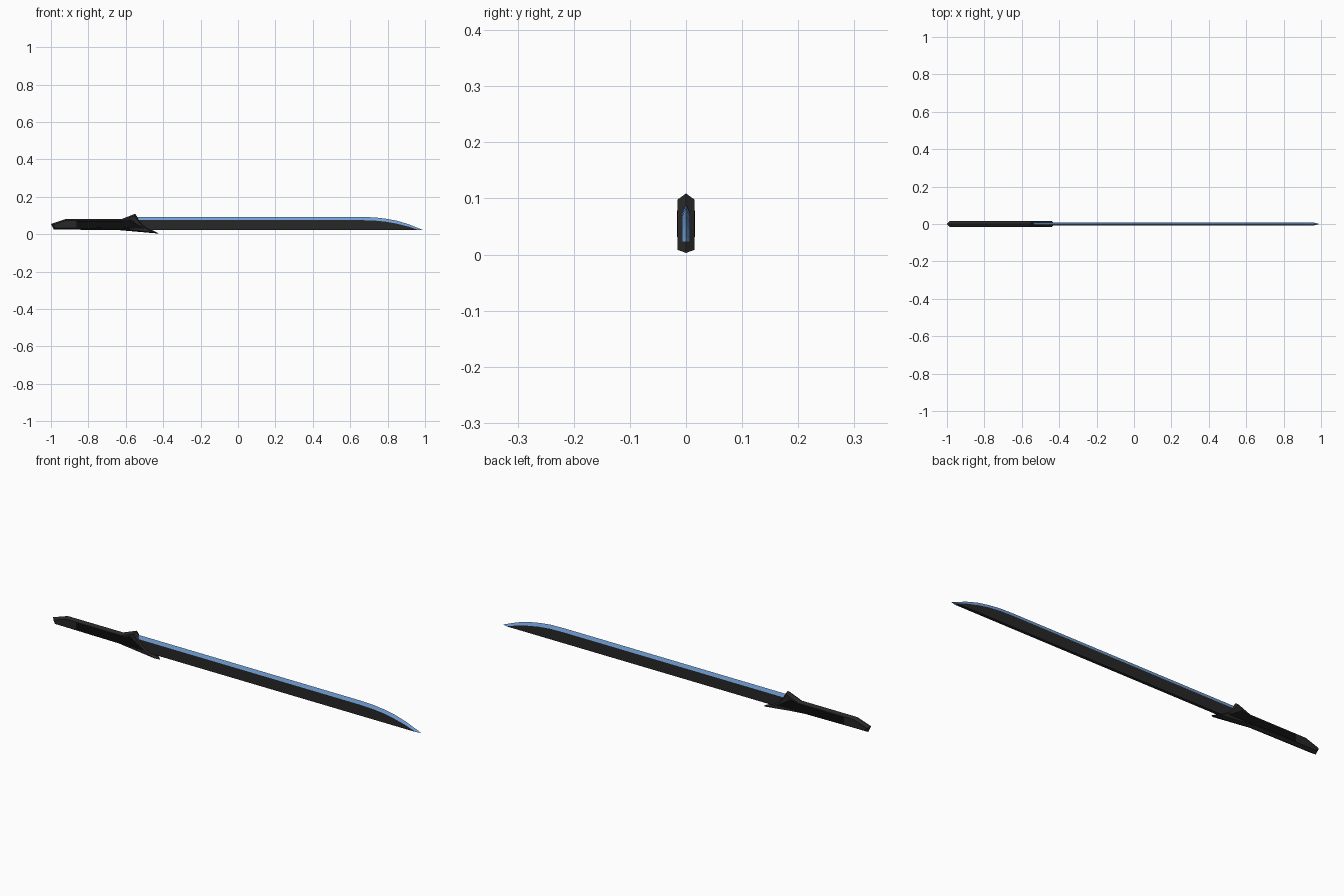
import bpy, bmesh
from mathutils import Vector

if "Cube" in bpy.data.objects:
    bpy.data.objects.remove(bpy.data.objects["Cube"])


def material(name, rgb):
    m = bpy.data.materials.new(name)
    m.diffuse_color = (*rgb, 1)
    m.use_nodes = True
    m.node_tree.nodes["Principled BSDF"].inputs["Base Color"].default_value = m.diffuse_color
    return m


def loft(name, rings, mat):
    """Skin a list of equal-length point rings and cap both ends."""
    bm = bmesh.new()
    loops = [[bm.verts.new(p) for p in ring] for ring in rings]
    n = len(loops[0])
    for a, b in zip(loops, loops[1:]):
        for i in range(n):
            j = (i + 1) % n
            bm.faces.new((a[i], a[j], b[j], b[i]))
    bm.faces.new(loops[0])
    bm.faces.new(loops[-1])
    bmesh.ops.remove_doubles(bm, verts=bm.verts, dist=1e-5)
    bmesh.ops.recalc_face_normals(bm, faces=bm.faces)
    me = bpy.data.meshes.new(name)
    bm.to_mesh(me)
    bm.free()
    me.materials.append(mat)
    ob = bpy.data.objects.new(name, me)
    bpy.context.collection.objects.link(ob)
    return ob


def inset(outline, d, cap=0.02):
    """Move a clockwise x-z outline inwards by d, limiting long mitres."""
    pts = [Vector(p) for p in outline]
    out = []
    for i, p in enumerate(pts):
        e1 = (p - pts[i - 1]).normalized()
        e2 = (pts[(i + 1) % len(pts)] - p).normalized()
        n1, n2 = Vector((e1.y, -e1.x)), Vector((e2.y, -e2.x))
        move = (n1 + n2) * d / (1 + n1.dot(n2))
        if move.length > cap:
            move *= cap / move.length
        out.append(p + move)
    return out


def plate(name, outline, half, bevel, mat, rim=0.0):
    """Flat plate in the x-z plane with edges chamfered towards its rim."""
    inner = inset(outline, bevel)
    rings = [[(p[0], y, p[1]) for p in o]
             for o, y in ((inner, -half), (outline, -rim), (outline, rim), (inner, half))]
    return loft(name, rings, mat)


dark = material("dark_metal", (0.02, 0.02, 0.02))
black = material("black_grip", (0.004, 0.004, 0.004))
blue = material("blue_edge", (0.17, 0.35, 0.68))

# Handle with pommel, raised guard and forward spike
handle = [(-1, 0.055), (-0.92, 0.082), (-0.62, 0.082), (-0.55, 0.109),
          (-0.53, 0.08), (-0.505, 0.05), (-0.47, 0.028), (-0.42, 0.003),
          (-0.64, 0.022), (-0.985, 0.025)]
plate("handle", handle, 0.015, 0.009, dark)

# Dark grip panel showing on both sides
panel = [(-0.865, 0.07), (-0.62, 0.07), (-0.572, 0.08), (-0.548, 0.06),
         (-0.5, 0.03), (-0.6, 0.031), (-0.865, 0.036)]
plate("grip_panel", panel, 0.0156, 0.001, black, rim=0.0145)

# Blade stations: x, lower edge of the bevel, cutting edge
half, base = 0.007, 0.022
stations = [(-0.56, 0.075, 0.092), (0.66, 0.075, 0.092), (0.73, 0.073, 0.09),
            (0.79, 0.067, 0.083), (0.85, 0.056, 0.072), (0.91, 0.041, 0.054),
            (0.96, 0.024, 0.034)]
body = [[(x, -half, base), (x, half, base), (x, half, zi), (x, -half, zi)]
        for x, zi, zo in stations]
loft("blade_body", body, dark)

# Sharpened blue edge, running out to the tip
edge = [[(x, -half, zi), (x, half, zi), (x, 0, zo)] for x, zi, zo in stations]
edge.append([(0.965, -half, base), (0.965, half, base), (0.99, 0, base)])
loft("blade_edge", edge, blue)
